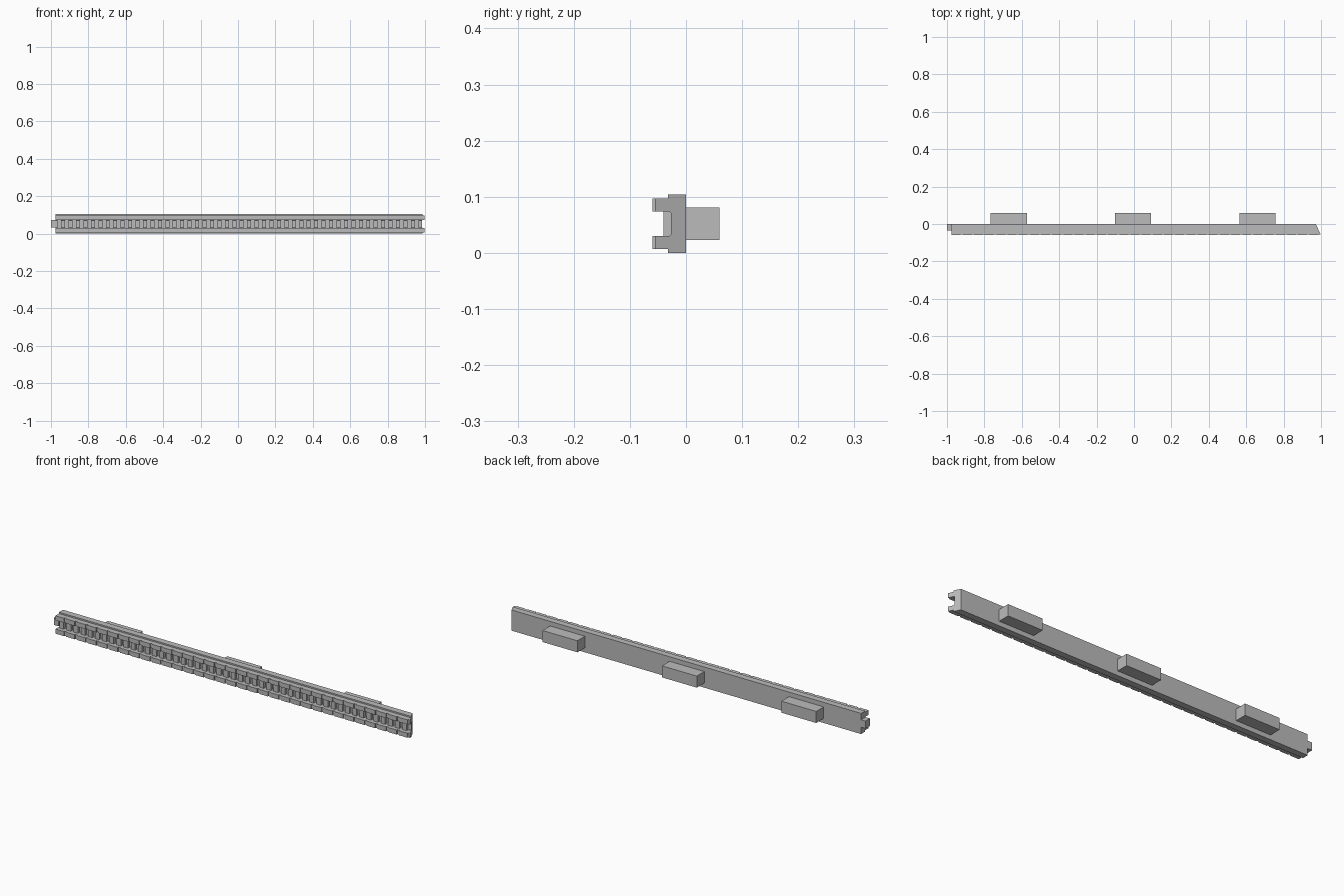
import bpy, bmesh
from mathutils import Vector

cube = bpy.data.objects.get("Cube")
if cube:
    bpy.data.objects.remove(cube, do_unlink=True)

grey = bpy.data.materials.new("plain grey")
grey.use_nodes = True
grey.diffuse_color = (0.5, 0.5, 0.5, 1)
grey.node_tree.nodes["Principled BSDF"].inputs["Base Color"].default_value = (0.5, 0.5, 0.5, 1)

LEFT, BACK_END, SLOPE = -0.975, 0.972, -0.46


def slanted_end(y):
    return BACK_END + SLOPE * y


def finish(name, bm):
    bmesh.ops.recalc_face_normals(bm, faces=bm.faces)
    mesh = bpy.data.meshes.new(name)
    bm.to_mesh(mesh)
    bm.free()
    mesh.materials.append(grey)
    obj = bpy.data.objects.new(name, mesh)
    bpy.context.collection.objects.link(obj)
    return obj


def add_box(bm, x, y, z):
    verts = bmesh.ops.create_cube(bm, size=1)["verts"]
    for v in verts:
        v.co = Vector([(r[0] + r[1]) / 2 + c * (r[1] - r[0]) for r, c in zip((x, y, z), v.co)])


# Main channel, swept from its cross-section and mitred at one end
half = [(0, 0), (-0.032, 0), (-0.032, 0.007), (-0.055, 0.007),
        (-0.055, 0.030), (-0.030, 0.030), (-0.027, 0.033)]
profile = half + [(y, 0.104 - z) for y, z in reversed(half)]
bm = bmesh.new()
start = [bm.verts.new((LEFT, y, z)) for y, z in profile]
end = [bm.verts.new((slanted_end(y), y, z)) for y, z in profile]
bm.faces.new(start)
bm.faces.new(end)
for i in range(len(profile)):
    j = (i + 1) % len(profile)
    bm.faces.new((start[i], start[j], end[j], end[i]))
finish("channel_body", bm)

# Shallow raised pads along both front rails
bm = bmesh.new()
count = 33
pitch = (slanted_end(-0.055) - LEFT) / count
for i in range(count):
    x = LEFT + i * pitch
    for z in (0.007, 0.074):
        add_box(bm, (x, x + pitch * 0.8), (-0.06, -0.055), (z, z + 0.023))
finish("rail_pads", bm)

# Row of teeth on the channel floor
bm = bmesh.new()
count = 49
pitch = (0.975 - LEFT) / count
for i in range(count):
    x = LEFT + (i + 0.2) * pitch
    add_box(bm, (x, x + pitch * 0.6), (-0.04, -0.026), (0.030, 0.074))
finish("channel_teeth", bm)

# Joining tongue
bm = bmesh.new()
add_box(bm, (-1, LEFT), (-0.035, 0), (0.034, 0.072))
finish("joining_tongue", bm)

# Mounting blocks on the back
for name, x in (("right", -0.67), ("middle", -0.005), ("left", 0.66)):
    bm = bmesh.new()
    add_box(bm, (x - 0.097, x + 0.097), (0, 0.06), (0.023, 0.081))
    finish(name + "_mounting_block", bm)
